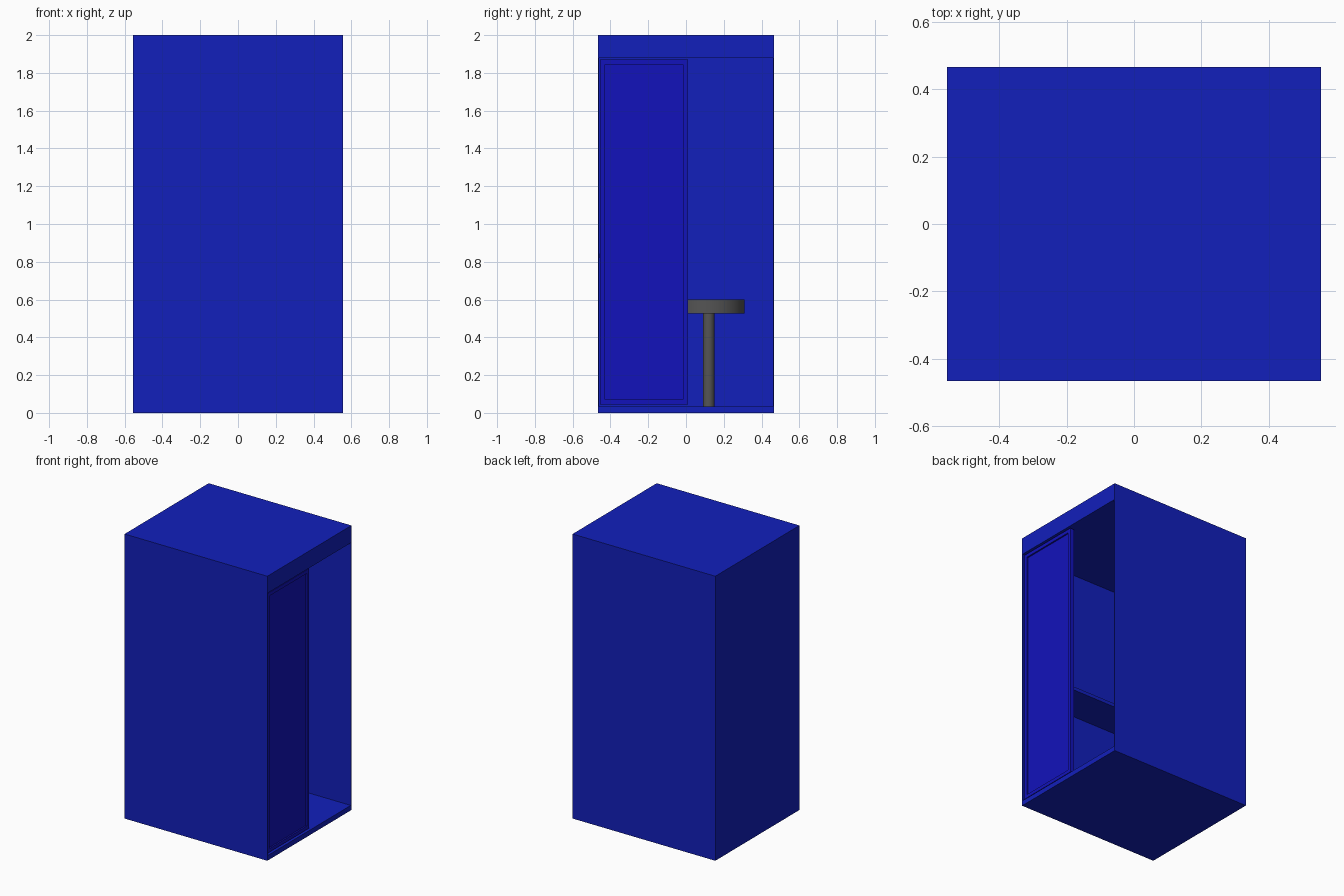
import bpy, bmesh
from mathutils import Matrix

if "Cube" in bpy.data.objects:
    bpy.data.objects.remove(bpy.data.objects["Cube"])

W, D, H = 0.555, 0.467, 2.0      # half width, half depth, height
T = 0.01                         # wall thickness


def material(name, color):
    m = bpy.data.materials.new(name)
    m.diffuse_color = color
    m.use_nodes = True
    m.node_tree.nodes["Principled BSDF"].inputs["Base Color"].default_value = m.diffuse_color
    return m


BLUE = material("booth_blue", (0.006, 0.014, 0.5, 1))
DOOR = material("door_blue", (0.006, 0.006, 0.5, 1))
GREY = material("dark_grey", (0.09, 0.09, 0.09, 1))


def finish(bm, name, mat):
    me = bpy.data.meshes.new(name)
    bm.to_mesh(me)
    bm.free()
    ob = bpy.data.objects.new(name, me)
    bpy.context.collection.objects.link(ob)
    me.materials.append(mat)
    return ob


def box(name, lo, hi, mat):
    bm = bmesh.new()
    bmesh.ops.create_cube(bm, size=1)
    for v in bm.verts:
        v.co = [lo[i] if v.co[i] < 0 else hi[i] for i in range(3)]
    return finish(bm, name, mat)


def cylinder(name, x, y, r, z0, z1, mat):
    bm = bmesh.new()
    bmesh.ops.create_cone(bm, cap_ends=True, segments=48, radius1=r, radius2=r,
                          depth=z1 - z0, matrix=Matrix.Translation((x, y, (z0 + z1) / 2)))
    ob = finish(bm, name, mat)
    bpy.context.view_layer.objects.active = ob
    ob.select_set(True)
    bpy.ops.object.shade_smooth_by_angle()
    ob.select_set(False)
    return ob


# Booth shell: one block with the cabin pushed in from the open right side
bm = bmesh.new()
bmesh.ops.create_cube(bm, size=1)
for v in bm.verts:
    v.co = [v.co.x * 2 * W, v.co.y * 2 * D, (v.co.z + 0.5) * H]
side = max(bm.faces, key=lambda f: f.calc_center_median().x)
bmesh.ops.inset_individual(bm, faces=[side], thickness=T)
for v in side.verts:
    v.co.z = 0.035 if v.co.z < 1 else 1.88
pushed = bmesh.ops.extrude_face_region(bm, geom=[side])
for v in (g for g in pushed["geom"] if isinstance(g, bmesh.types.BMVert)):
    v.co.x = -W + T
if side.is_valid:
    bmesh.ops.delete(bm, geom=[side], context="FACES_ONLY")
bmesh.ops.recalc_face_normals(bm, faces=bm.faces)
finish(bm, "booth_shell", BLUE)

# Door: slab with a recessed panel on both faces
bm = bmesh.new()
bmesh.ops.create_cube(bm, size=1)
lo, hi = (0.515, -0.454, 0.045), (0.547, 0.01, 1.87)
for v in bm.verts:
    v.co = [lo[i] if v.co[i] < 0 else hi[i] for i in range(3)]
for face in [f for f in bm.faces if abs(f.normal.x) > 0.5]:
    s = 1 if face.normal.x > 0 else -1
    bmesh.ops.inset_individual(bm, faces=[face], thickness=0.035)
    bmesh.ops.inset_individual(bm, faces=[face], thickness=0.0005)
    for v in face.verts:
        v.co.x -= s * 0.01
finish(bm, "door", DOOR)

# Counter along the inside of the front wall
box("counter", (-W + T, -D + T, 0.82), (0.5, -0.19, 0.845), BLUE)

# Stool
cylinder("stool_post", 0, 0.12, 0.03, 0.035, 0.53, GREY)
cylinder("stool_seat", 0, 0.12, 0.19, 0.525, 0.6, GREY)
